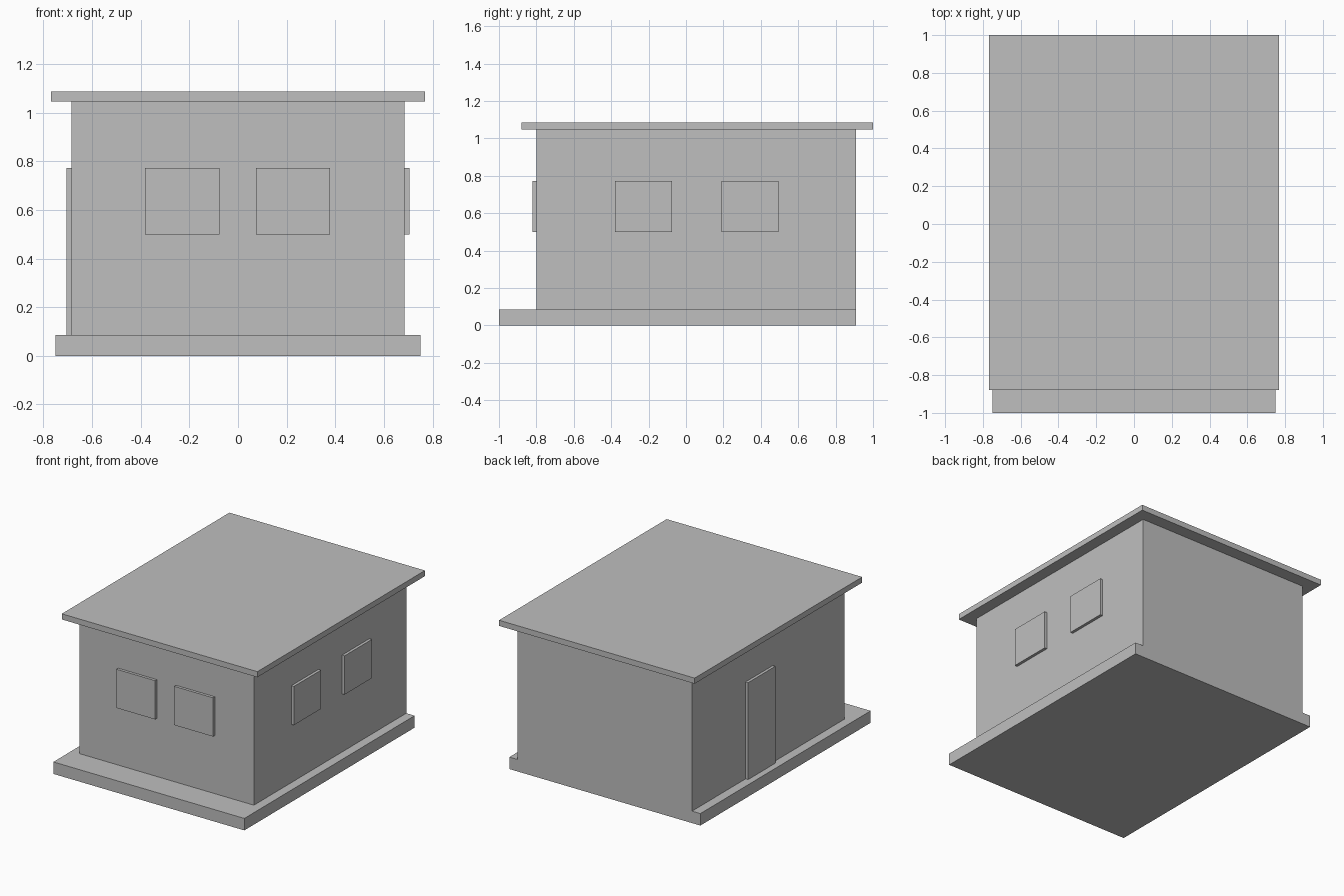
import bpy

if "Cube" in bpy.data.objects:
    bpy.data.objects.remove(bpy.data.objects["Cube"])

# One plain grey for the whole model
grey = bpy.data.materials.new("plain grey")
grey.diffuse_color = (0.52, 0.52, 0.52, 1.0)
grey.use_nodes = True
grey.node_tree.nodes["Principled BSDF"].inputs["Base Color"].default_value = grey.diffuse_color


def box(name, x, y, z):
    """Box spanning the given (min, max) ranges."""
    bpy.ops.mesh.primitive_cube_add(size=1)
    ob = bpy.context.object
    ob.name = name
    ob.location = [(a + b) / 2 for a, b in (x, y, z)]
    ob.scale = [b - a for a, b in (x, y, z)]
    bpy.ops.object.transform_apply(location=True, rotation=False, scale=True)
    ob.data.materials.append(grey)
    return ob


BASE_TOP, WALL_TOP, ROOF_TOP = 0.085, 1.046, 1.086
WALL_X, WALL_FRONT, BACK = 0.685, -0.80, 0.91
TRIM = 0.02            # how far windows and door stand out
WINDOW_Z = (0.498, 0.773)

# Foundation slab, house block and flat roof
box("foundation", (-0.75, 0.75), (-1.0, BACK), (0, BASE_TOP))
box("walls", (-WALL_X, WALL_X), (WALL_FRONT, BACK), (BASE_TOP, WALL_TOP))
box("roof", (-0.768, 0.768), (-0.88, 1.0), (WALL_TOP, ROOF_TOP))

# Two windows on the front wall
for i, x in enumerate([(-0.382, -0.077), (0.073, 0.378)]):
    box(f"front_window_{i + 1}", x, (WALL_FRONT - TRIM, WALL_FRONT), WINDOW_Z)

# Two windows on the right wall
for i, y in enumerate([(-0.38, -0.075), (0.19, 0.495)]):
    box(f"side_window_{i + 1}", (WALL_X, WALL_X + TRIM), y, WINDOW_Z)

# Door on the left wall
box("door", (-WALL_X - TRIM, -WALL_X), (0.005, 0.31), (BASE_TOP, WINDOW_Z[1]))
